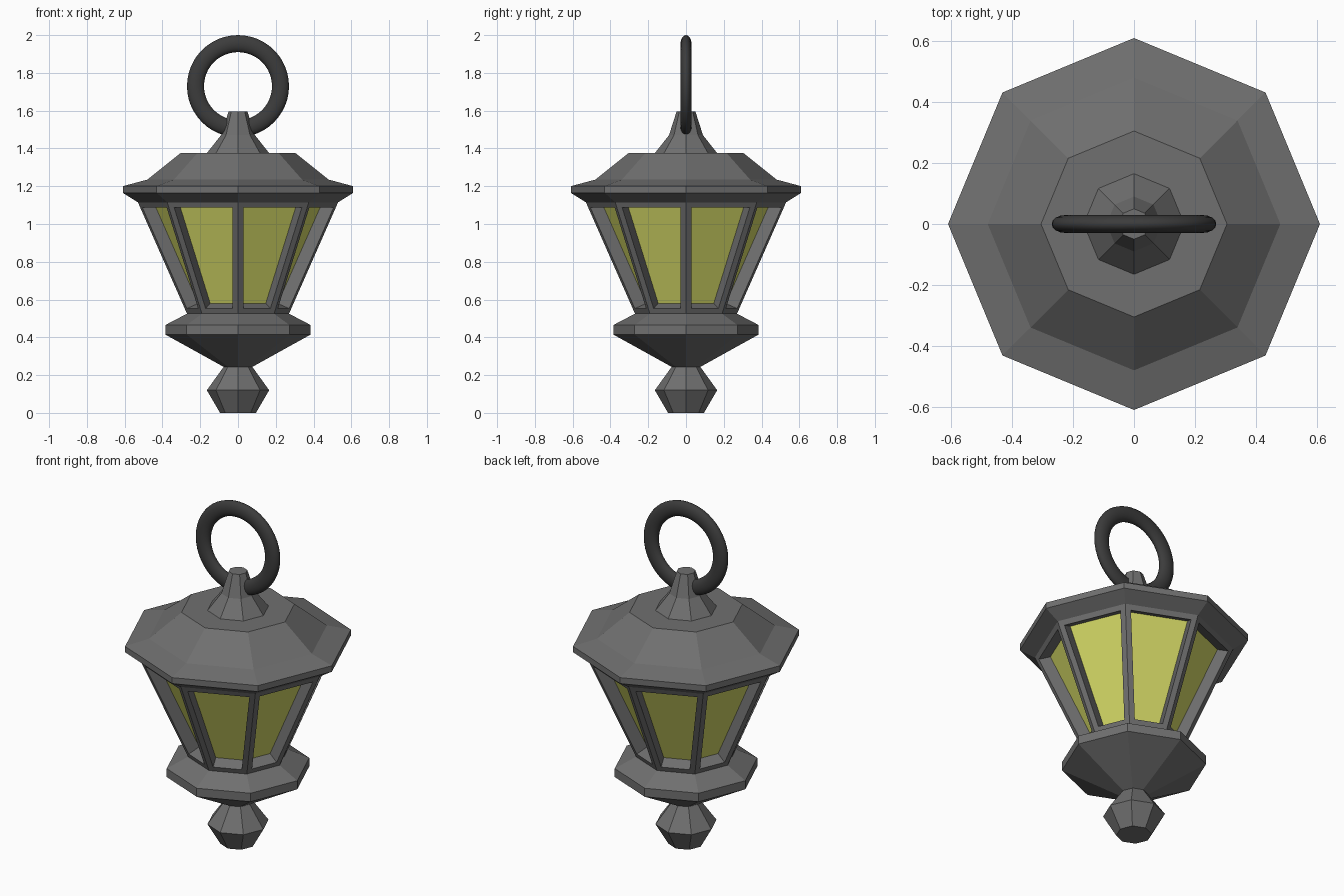
import bpy, bmesh
from math import cos, sin, tau, radians

cube = bpy.data.objects.get("Cube")
if cube:
    bpy.data.objects.remove(cube)

SIDES = 8


def make_material(name, rgb):
    mat = bpy.data.materials.new(name)
    mat.use_nodes = True
    mat.diffuse_color = (*rgb, 1)
    mat.node_tree.nodes["Principled BSDF"].inputs["Base Color"].default_value = (*rgb, 1)
    return mat


iron = make_material("grey iron", (0.16, 0.16, 0.16))
dark_iron = make_material("dark iron", (0.045, 0.045, 0.045))
glass = make_material("yellow glass", (0.65, 0.68, 0.13))


def turned_part(name, profile, windows=False):
    """Closed octagonal solid from (radius, height) pairs, bottom to top."""
    bm = bmesh.new()
    rings = [[bm.verts.new((r * cos(tau * i / SIDES), r * sin(tau * i / SIDES), z))
              for i in range(SIDES)] for r, z in profile]
    walls = []
    for low, high in zip(rings, rings[1:]):
        for i in range(SIDES):
            j = (i + 1) % SIDES
            walls.append(bm.faces.new((low[i], low[j], high[j], high[i])))
    bm.faces.new(rings[0][::-1])
    bm.faces.new(rings[-1])
    bm.normal_update()
    if windows:
        # Posts and rails remain around each opening; the pane sits recessed
        bmesh.ops.inset_individual(bm, faces=walls, thickness=0.03, use_even_offset=True)
        bm.normal_update()
        bmesh.ops.inset_individual(bm, faces=walls, thickness=0, depth=-0.07)
        for pane in walls:
            pane.material_index = 1
    mesh = bpy.data.meshes.new(name)
    bm.to_mesh(mesh)
    bm.free()
    mesh.materials.append(iron)
    mesh.materials.append(glass)
    obj = bpy.data.objects.new(name, mesh)
    bpy.context.collection.objects.link(obj)
    return obj


# Bottom knob and bowl
turned_part("bottom_finial", [(0.095, 0), (0.165, 0.12), (0.075, 0.245)])
turned_part("base_bowl", [(0.075, 0.243), (0.385, 0.415), (0.385, 0.465), (0.27, 0.525)])

# Flared window frame with recessed panes
turned_part("window_frame", [(0.27, 0.525), (0.53, 1.115)], windows=True)

# Roof with eaves, then the spire that holds the ring
turned_part("roof", [(0.53, 1.115), (0.61, 1.165), (0.61, 1.2),
                     (0.48, 1.235), (0.305, 1.375)])
turned_part("roof_spire", [(0.165, 1.375), (0.09, 1.47), (0.05, 1.595)])

# Hanging ring, flattened front to back
bpy.ops.mesh.primitive_torus_add(major_radius=0.225, minor_radius=0.045,
                                 major_segments=48, minor_segments=16,
                                 location=(0, 0, 1.73), rotation=(radians(90), 0, 0))
ring = bpy.context.object
ring.name = "hanging_ring"
ring.scale.z = 0.65
ring.data.materials.append(dark_iron)
bpy.ops.object.shade_smooth_by_angle()
